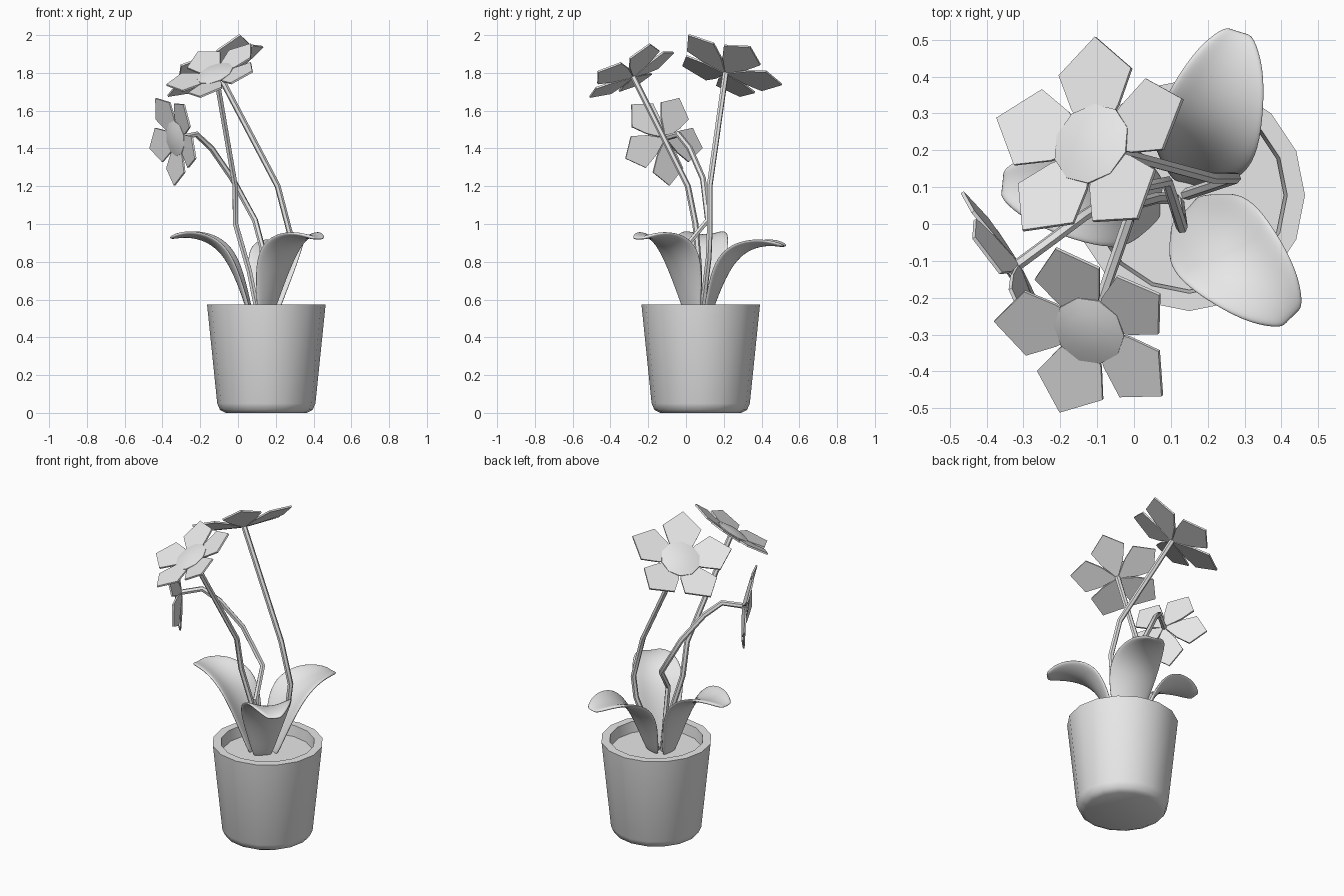
import bpy, bmesh, math
from mathutils import Vector, Matrix

cube = bpy.data.objects.get("Cube")
if cube:
    bpy.data.objects.remove(cube, do_unlink=True)

grey = bpy.data.materials.new("plain_grey")
grey.use_nodes = True
grey.diffuse_color = (0.8, 0.8, 0.8, 1)
for node in grey.node_tree.nodes:
    if node.type == 'BSDF_PRINCIPLED':
        node.inputs["Base Color"].default_value = (0.8, 0.8, 0.8, 1)


def activate(obj):
    bpy.ops.object.select_all(action='DESELECT')
    obj.select_set(True)
    bpy.context.view_layer.objects.active = obj


def finish(name, bm, matrix=None, smooth=None):
    """Turn a bmesh into a named object, smooth below the given angle."""
    bmesh.ops.recalc_face_normals(bm, faces=bm.faces)
    mesh = bpy.data.meshes.new(name)
    bm.to_mesh(mesh)
    bm.free()
    mesh.materials.append(grey)
    obj = bpy.data.objects.new(name, mesh)
    bpy.context.collection.objects.link(obj)
    if matrix:
        mesh.transform(matrix)
    if smooth:
        activate(obj)
        bpy.ops.object.shade_smooth_by_angle(angle=math.radians(smooth))
    return obj


def lathe(name, profile, sides, matrix, smooth=45):
    """Revolve (radius, height) pairs around z."""
    bm = bmesh.new()
    rings = []
    for r, z in profile:
        count = sides if r > 0 else 1
        rings.append([bm.verts.new((r * math.cos(math.tau * i / sides),
                                    r * math.sin(math.tau * i / sides), z))
                      for i in range(count)])
    for low, high in zip(rings, rings[1:]):
        for i in range(sides):
            j = (i + 1) % sides
            corners = [low[i % len(low)], low[j % len(low)],
                       high[j % len(high)], high[i % len(high)]]
            bm.faces.new(list(dict.fromkeys(corners)))
    return finish(name, bm, matrix, smooth)


# Pot and soil
pot_place = Matrix.Translation((0.15, 0.078, 0))
lathe("pot", [(0, 0), (0.215, 0), (0.245, 0.015), (0.26, 0.05), (0.314, 0.575),
              (0.266, 0.575), (0.255, 0.48), (0, 0.48)], 16, pot_place)
lathe("soil", [(0, 0.49), (0.257, 0.49), (0.257, 0.51), (0, 0.51)], 16, pot_place)


# Leaves: rows of (distance along, height, half width), cupped across
LEAF_ROWS = [(0.04, 0.49, 0.05), (0.14, 0.63, 0.09), (0.27, 0.77, 0.135),
             (0.42, 0.87, 0.15), (0.62, 0.925, 0.13), (0.84, 0.94, 0.095),
             (1.0, 0.925, 0.04)]


def leaf(name, base, tip, rise):
    start, end = Vector(base), Vector(tip)
    length = (end - start).length
    out = ((end - start) / length).to_3d()
    side = Vector((-out.y, out.x, 0))
    spine = [start.to_3d() + out * (r * length)
             + Vector((0, 0, 0.5 + (z - 0.5) * rise)) for r, z, w in LEAF_ROWS]
    bm = bmesh.new()
    rows = []
    for i, point in enumerate(spine):
        along = spine[min(i + 1, len(spine) - 1)] - spine[max(i - 1, 0)]
        normal = along.cross(side).normalized()
        if normal.z < 0:
            normal.negate()
        width = LEAF_ROWS[i][2]
        rows.append([bm.verts.new(point + side * (width * u)
                                  + normal * (2.2 * (width * u) ** 2))
                     for u in (-1, -0.5, 0, 0.5, 1)])
    for low, high in zip(rows, rows[1:]):
        for k in range(4):
            bm.faces.new((low[k], low[k + 1], high[k + 1], high[k]))
    obj = finish(name, bm)
    obj.data.shade_smooth()
    solid = obj.modifiers.new("thickness", 'SOLIDIFY')
    solid.thickness = 0.02
    solid.offset = 0
    subdivision = obj.modifiers.new("rounding", 'SUBSURF')
    subdivision.levels = subdivision.render_levels = 2


leaf("right_leaf", (0.09, 0.065), (-0.36, 0.11), 1.0)
leaf("back_leaf", (0.15, 0.09), (0.285, 0.525), 0.9)
leaf("left_leaf", (0.13, 0.05), (0.43, -0.255), 0.99)


# Stems: kinked tubes
def stem(name, points):
    curve = bpy.data.curves.new(name, 'CURVE')
    curve.dimensions = '3D'
    curve.bevel_depth = 0.016
    curve.bevel_resolution = 1
    curve.use_fill_caps = True
    line = curve.splines.new('POLY')
    line.points.add(len(points) - 1)
    for target, p in zip(line.points, points):
        target.co = (*p, 1)
    curve.materials.append(grey)
    obj = bpy.data.objects.new(name, curve)
    bpy.context.collection.objects.link(obj)
    activate(obj)
    bpy.ops.object.convert(target='MESH')
    bpy.ops.object.shade_smooth_by_angle(angle=math.radians(50))


# Flowers: five flat petals in a shallow bowl, with a domed centre
PETAL = [(0, 0), (0.36, -0.24), (0.68, -0.37), (1, 0), (0.68, 0.37), (0.36, 0.24)]


def flower(name, centre, normal, toward, radius):
    z = Vector(normal).normalized()
    x = Vector(toward)
    x = (x - z * x.dot(z)).normalized()
    y = z.cross(x)
    place = (Matrix.Translation(centre) @ Matrix((x, y, z)).transposed().to_4x4()
             @ Matrix.Scale(radius, 4))
    bm = bmesh.new()
    for i in range(5):
        turn = Matrix.Rotation(math.tau * i / 5, 3, 'Z')
        bm.faces.new([bm.verts.new(turn @ Vector((a, b, 0.16 * a))) for a, b in PETAL])
    petals = finish(name + "_petals", bm, place)
    solid = petals.modifiers.new("thickness", 'SOLIDIFY')
    solid.thickness = 0.01
    solid.offset = 0
    lathe(name + "_centre", [(0, 0.02), (0.38, 0.065), (0.38, 0.085),
                             (0.22, 0.125), (0, 0.14)], 10, place)


top, front, side = (-0.105, 0.21, 1.8), (-0.115, -0.28, 1.78), (-0.315, -0.11, 1.455)
flower("top_flower", top, (-0.46, 0.33, 0.82), (0, 1, -0.2), 0.3)
flower("front_flower", front, (-0.33, -0.45, 0.83), (0.195, -0.165, 0), 0.265)
flower("side_flower", side, (-0.87, -0.5, -0.13), (-0.13, 0.2, -0.05), 0.25)

stem("top_flower_stem", [(0.14, 0.08, 0.5), (0.26, 0.12, 0.82), (0.275, 0.125, 0.95),
                         (0.21, 0.125, 1.2), top])
stem("front_flower_stem", [(0.11, 0.07, 0.5), (0.06, 0.07, 0.75), (-0.013, 0.05, 1.0),
                           (-0.015, 0.01, 1.2), front])
stem("side_flower_stem", [(0.12, 0.06, 0.5), (0.13, -0.01, 0.87), (0.09, 0.115, 1.02),
                          (-0.03, 0.09, 1.24), (-0.14, 0.02, 1.4),
                          (-0.22, -0.04, 1.475), side])
